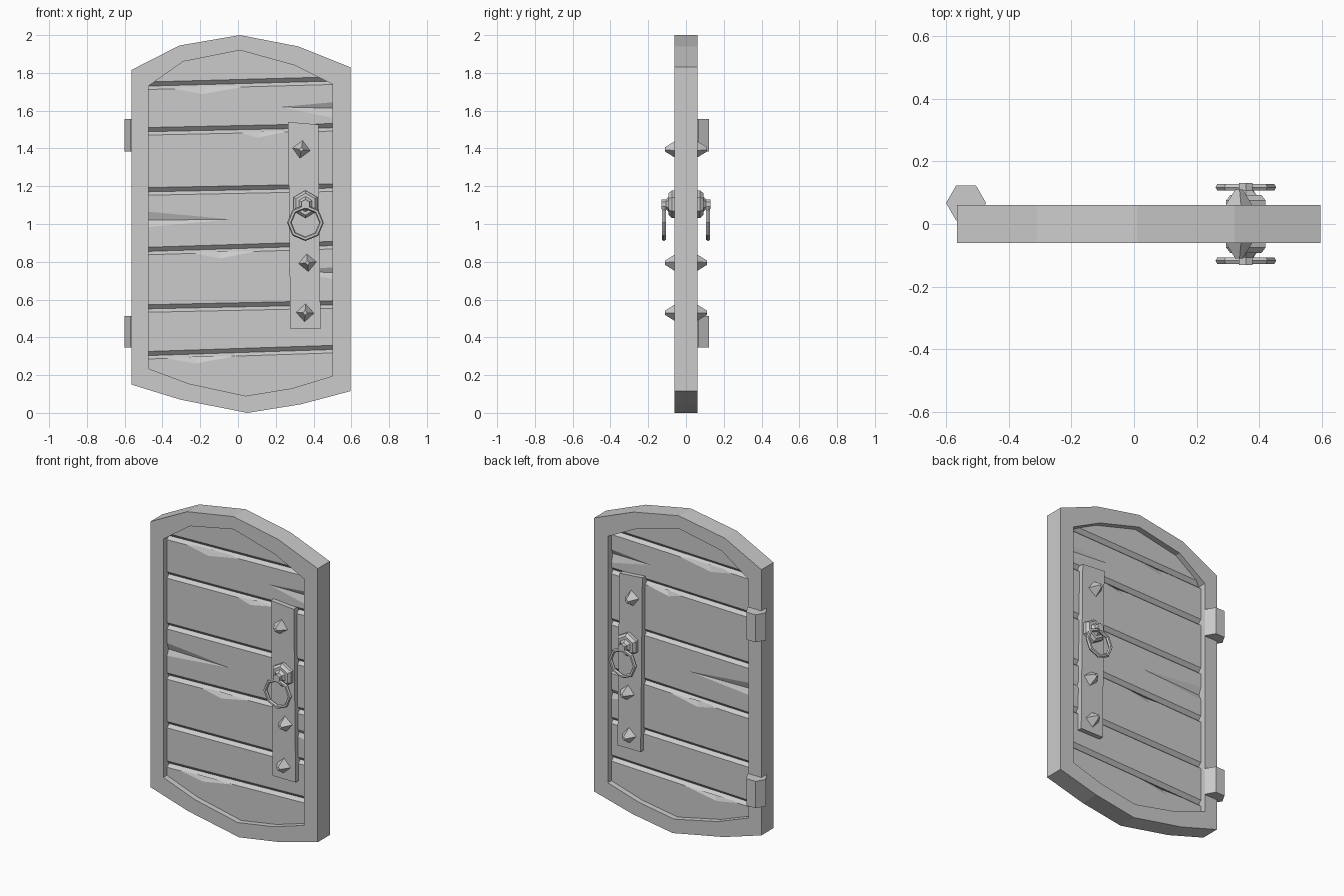
import bpy, bmesh
from math import sin, cos, pi

cube = bpy.data.objects.get("Cube")
if cube:
    bpy.data.objects.remove(cube)

grey = bpy.data.materials.new("plain_grey")
grey.use_nodes = True
grey.diffuse_color = (0.6, 0.6, 0.6, 1)
grey.node_tree.nodes["Principled BSDF"].inputs["Base Color"].default_value = (0.6, 0.6, 0.6, 1)


def finish(name, bm):
    bmesh.ops.recalc_face_normals(bm, faces=bm.faces)
    mesh = bpy.data.meshes.new(name)
    bm.to_mesh(mesh)
    bm.free()
    mesh.materials.append(grey)
    obj = bpy.data.objects.new(name, mesh)
    bpy.context.collection.objects.link(obj)
    return obj


def add_loft(bm, rings):
    """Skin matching closed rings of points and cap both ends."""
    loops = [[bm.verts.new(p) for p in ring] for ring in rings]
    n = len(loops[0])
    for a, b in zip(loops, loops[1:]):
        for i in range(n):
            j = (i + 1) % n
            bm.faces.new((a[i], a[j], b[j], b[i]))
    bm.faces.new(loops[0])
    bm.faces.new(loops[-1])


def loft(name, rings):
    bm = bmesh.new()
    add_loft(bm, rings)
    return finish(name, bm)


def at_y(outline, y):
    return [(x, y, z) for x, z in outline]


def disc(x, z, r, y, n, turn=0.0):
    return [(x + r * sin(2 * pi * i / n + turn), y, z + r * cos(2 * pi * i / n + turn))
            for i in range(n)]


# Frame: arched outline with a matching opening
outer = [(-.565, 1.815), (-.31, 1.945), (.01, 2), (.32, 1.94), (.595, 1.83),
         (.595, .115), (.33, .045), (.05, 0), (-.305, .07), (-.565, .15)]
inner = [(-.475, 1.73), (-.29, 1.86), (.01, 1.92), (.3, 1.84), (.5, 1.74),
         (.5, .195), (.285, .13), (.04, .09), (-.26, .155), (-.475, .235)]
bm = bmesh.new()
loops = [[bm.verts.new(p) for p in at_y(line, y)]
         for line, y in ((outer, -.06), (outer, .06), (inner, .06), (inner, -.06))]
for k in range(4):
    a, b = loops[k], loops[(k + 1) % 4]
    for i in range(len(a)):
        j = (i + 1) % len(a)
        bm.faces.new((a[i], a[j], b[j], b[i]))
finish("door_frame", bm)

# Planked panel, tucked slightly into the frame
FACE = .025
tucked = [((xo + xi) / 2, (zo + zi) / 2) for (xo, zo), (xi, zi) in zip(outer, inner)]
panel = loft("plank_panel", [at_y(tucked, -FACE), at_y(tucked, FACE)])

# Slanted grooves between planks, heights at the left and right edges
grooves = [(1.73, 1.756), (1.49, 1.508), (1.172, 1.188),
           (.854, .886), (.552, .57), (.302, .336)]
bm = bmesh.new()
for z_a, z_b in grooves:
    for s in (-1, 1):
        section = [(.022, FACE), (.022, .04), (-.018, .04), (-.018, FACE), (0, .004)]
        add_loft(bm, [[(x, s * y, z + dz) for dz, y in section]
                      for x, z in ((-.7, z_a - .006), (.7, z_b + .006))])
groove_cutter = finish("groove_cutter", bm)

# Splits and chips in the wood: three surface corners and one deep corner
chips = [((.206, 1.62), (.54, 1.65), (.54, 1.55), (.54, 1.612)),
         ((-.01, 1.025), (-.52, 1.072), (-.52, .978), (-.52, 1.02)),
         ((.24, .755), (.54, .775), (.54, .7), (.54, .74)),
         ((-.37, 1.72), (.06, 1.73), (-.19, 1.685), (-.17, 1.73)),
         ((0, 1.485), (.3, 1.495), (.1, 1.455), (.13, 1.49)),
         ((-.26, .85), (.1, .855), (-.1, .815), (-.08, .855)),
         ((-.4, .29), (0, .3), (-.23, .26), (-.2, .3))]
bm = bmesh.new()
for corners in chips:
    for s in (-1, 1):
        a, b, c, d = [bm.verts.new((x, s * y, z)) for (x, z), y
                      in zip(corners, (.026, .026, .026, .007))]
        for tri in ((a, b, c), (a, b, d), (b, c, d), (c, a, d)):
            bm.faces.new(tri)
chip_cutter = finish("chip_cutter", bm)

for cutter in (groove_cutter, chip_cutter):
    cutter.hide_render = True
    mod = panel.modifiers.new(cutter.name, 'BOOLEAN')
    mod.object = cutter
    mod.operation = 'DIFFERENCE'
    mod.solver = 'EXACT'
graph = bpy.context.evaluated_depsgraph_get()
carved = bpy.data.meshes.new_from_object(panel.evaluated_get(graph))
panel.modifiers.clear()
panel.data = carved
for cutter in (groove_cutter, chip_cutter):
    bpy.data.objects.remove(cutter)

# Hardware on both faces of the door
plate = [(.265, 1.54), (.425, 1.527), (.437, .445), (.277, .445)]
bolts = [(.335, 1.395, .15), (.368, .795, -.1), (.355, .53, .05)]
HX, HZ = .357, 1.105
for side, s in (("front", -1), ("back", 1)):
    loft(side + "_plate", [at_y(plate, s * .01), at_y(plate, s * .054)])
    for i, (x, z, turn) in enumerate(bolts):
        loft(f"{side}_bolt_{i + 1}", [disc(x, z, .05, s * .05, 4, turn),
                                      disc(x, z, .042, s * .062, 4, turn),
                                      disc(x, z, .012, s * .11, 4, turn)])
    # Six-sided boss with a small knob holding the ring
    loft(side + "_handle_boss", [disc(HX, HZ, r, s * y, 6)
                                 for r, y in ((.073, .05), (.073, .075), (.058, .092))])
    loft(side + "_handle_knob", [disc(HX, HZ, r, s * y, 6)
                                 for r, y in ((.042, .09), (.025, .107), (.025, .131))])
    # Eight-sided pull ring with a square section
    bpy.ops.mesh.primitive_torus_add(major_segments=8, minor_segments=6,
                                     major_radius=.085, minor_radius=.012,
                                     location=(HX, s * .117, 1.007),
                                     rotation=(pi / 2, 0, 0))
    ring = bpy.context.object
    ring.name = side + "_pull_ring"
    ring.data.materials.append(grey)

# Six-sided hinge barrels on the back of the left edge
for name, z0, z1 in (("upper_hinge", 1.385, 1.557), ("lower_hinge", .345, .513)):
    loft(name, [[(-.536 + .064 * cos(i * pi / 3), .067 + .064 * sin(i * pi / 3), z)
                 for i in range(6)] for z in (z0, z1)])
